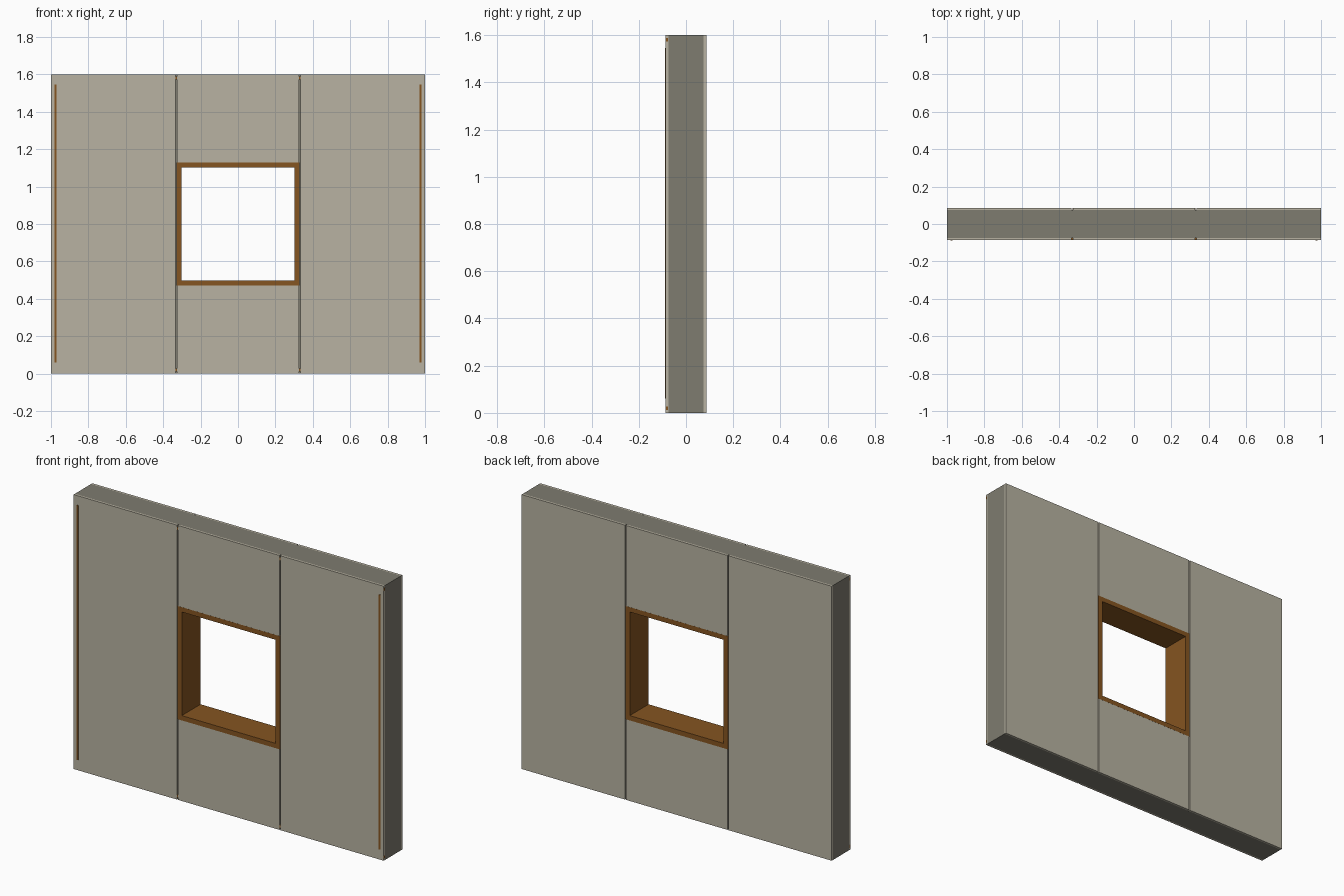
import bpy

if "Cube" in bpy.data.objects:
    bpy.data.objects.remove(bpy.data.objects["Cube"])


def material(name, rgb):
    m = bpy.data.materials.new(name)
    m.diffuse_color = (*rgb, 1)
    m.use_nodes = True
    m.node_tree.nodes["Principled BSDF"].inputs["Base Color"].default_value = m.diffuse_color
    return m


BOARD = material("pale board", (0.48, 0.45, 0.36))
CORE = material("grey core", (0.21, 0.20, 0.16))
WOOD = material("brown wood", (0.235, 0.09, 0.015))


def box(name, x, y, z, mat):
    """Axis-aligned box from (min, max) ranges."""
    bpy.ops.mesh.primitive_cube_add(size=1)
    o = bpy.context.object
    o.name = name
    lo_hi = (x, y, z)
    for v in o.data.vertices:
        v.co = [r[1] if c > 0 else r[0] for c, r in zip(v.co, lo_hi)]
    o.data.materials.append(mat)
    return o


H = 1.6               # wall height
W = 0.33              # half width of window opening
Z0, Z1 = 0.47, 1.13   # opening bottom and top
D, S = 0.086, 0.074   # outer face and core face depth
GAP = 0.003           # half of the seam between boards
T = 0.028             # window frame thickness

# Core built around the opening
for side, x in (("left", (-1, -W)), ("right", (W, 1))):
    box("core_" + side, x, (-S, S), (0, H), CORE)
box("core_below", (-W, W), (-S, S), (0, Z0), CORE)
box("core_above", (-W, W), (-S, S), (Z1, H), CORE)

# Facing boards on both sides, with narrow vertical seams
for face, y in (("front", (-D, -S)), ("back", (S, D))):
    box(face + "_board_left", (-1, -W - GAP), y, (0, H), BOARD)
    box(face + "_board_right", (W + GAP, 1), y, (0, H), BOARD)
    box(face + "_board_below", (-W + GAP, W - GAP), y, (0, Z0), BOARD)
    box(face + "_board_above", (-W + GAP, W - GAP), y, (Z1, H), BOARD)

# Window lining, flush with both faces
FY = (-D - 0.0005, D + 0.0005)
box("window_sill", (-W, W), FY, (Z0, Z0 + T), WOOD)
box("window_head", (-W, W), FY, (Z1 - T, Z1), WOOD)
for side, s in (("left", -1), ("right", 1)):
    x = sorted((s * W, s * (W - T)))
    box("window_jamb_" + side, x, FY, (Z0 + T, Z1 - T), WOOD)

# Slim edge strips on the front
for side, s in (("left", -1), ("right", 1)):
    box("edge_strip_" + side, (s * 0.975 - 0.005, s * 0.975 + 0.005),
        (-D - 0.003, -S), (0.06, 1.545), WOOD)

# Horizontal strips let into the front boards, showing at the ends
for level, z in (("bottom", 0.02), ("top", H - 0.02)):
    box("rail_strip_" + level, (-1.0005, 1.0005), (-D + 0.0005, -S - 0.002),
        (z - 0.008, z + 0.008), WOOD)
